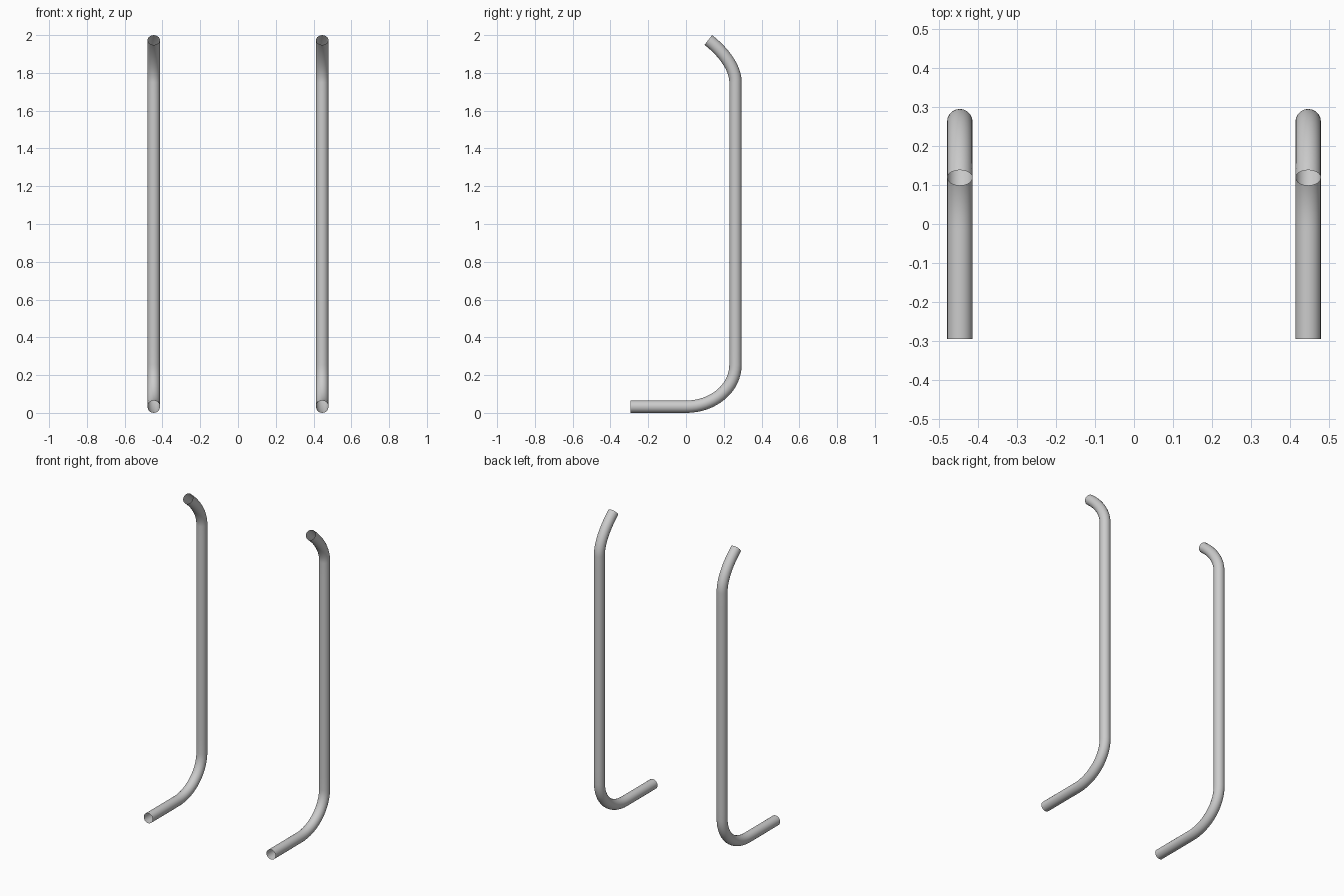
import bpy
from mathutils import Vector

if "Cube" in bpy.data.objects:
    bpy.data.objects.remove(bpy.data.objects["Cube"])

R = 0.0327   # tube radius
X = 0.446    # distance of each rail from the centre

# Side path as (y, z): handle in, point, handle out
PATH = [
    ((-0.39, R), (-0.2945, R), (-0.2, R)),
    ((-0.1, R), (0.0, R), (0.144, R)),
    ((0.262, 0.13), (0.262, 0.255), (0.262, 0.75)),
    ((0.262, 1.25), (0.262, 1.75), (0.262, 1.82)),
    ((0.209, 1.903), (0.118, 1.974), (0.039, 2.036)),
]


def bent_tube(name, x):
    curve = bpy.data.curves.new(name, 'CURVE')
    curve.dimensions = '3D'
    curve.bevel_depth = R
    curve.bevel_resolution = 8
    curve.resolution_u = 16
    curve.use_fill_caps = False   # tube ends are open
    spline = curve.splines.new('BEZIER')
    spline.bezier_points.add(len(PATH) - 1)
    for bp, (a, p, b) in zip(spline.bezier_points, PATH):
        bp.handle_left_type = bp.handle_right_type = 'FREE'
        bp.co = Vector((x, *p))
        bp.handle_left = Vector((x, *a))
        bp.handle_right = Vector((x, *b))
    obj = bpy.data.objects.new(name, curve)
    bpy.context.collection.objects.link(obj)
    bpy.ops.object.select_all(action='DESELECT')
    obj.select_set(True)
    bpy.context.view_layer.objects.active = obj
    bpy.ops.object.convert(target='MESH')
    bpy.ops.object.shade_smooth()


# Left and right rails
bent_tube("left_rail", -X)
bent_tube("right_rail", X)
